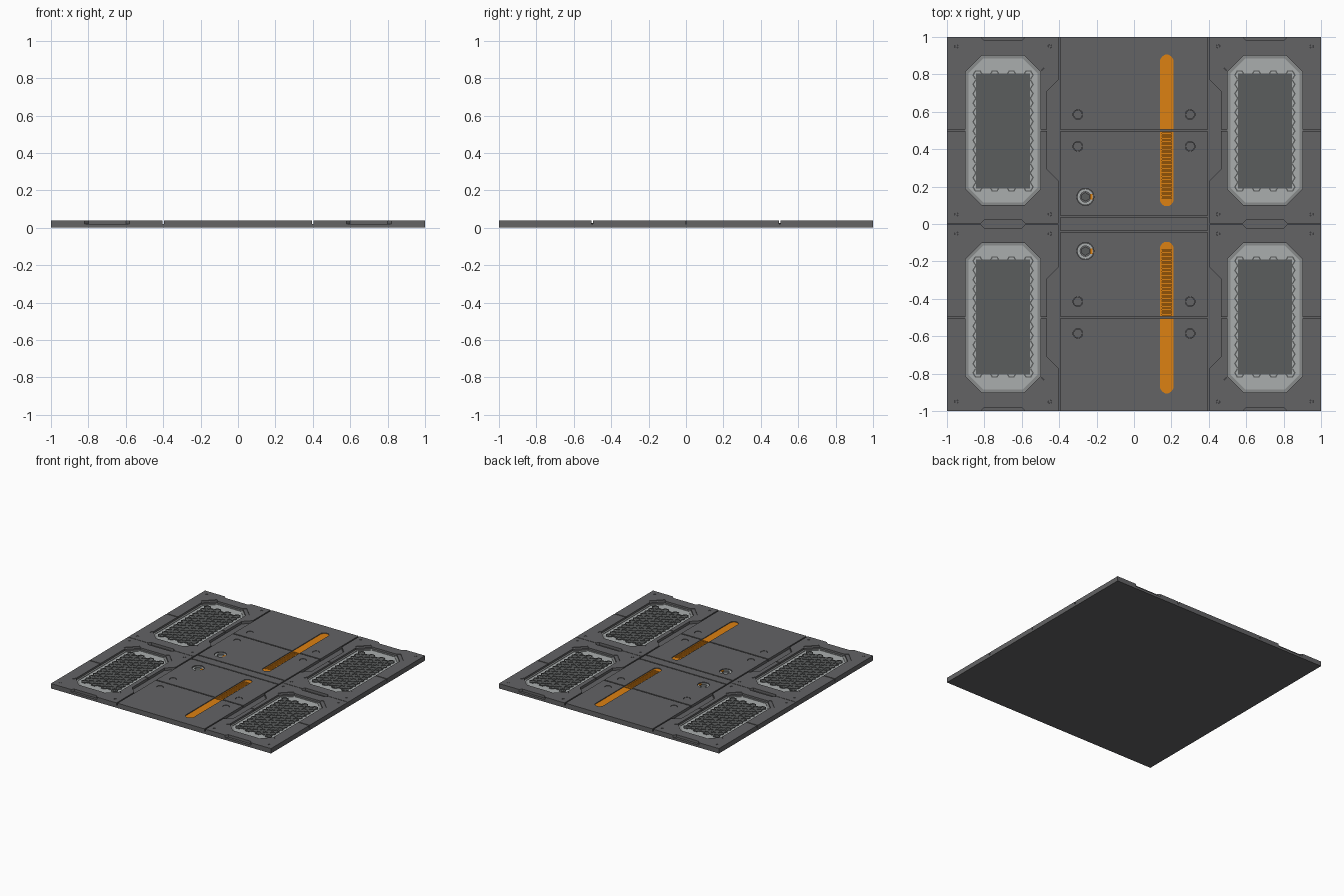
import bpy, bmesh, math

if "Cube" in bpy.data.objects:
    bpy.data.objects.remove(bpy.data.objects["Cube"])


def material(name, rgb):
    m = bpy.data.materials.new(name)
    m.diffuse_color = (*rgb, 1)
    m.use_nodes = True
    m.node_tree.nodes["Principled BSDF"].inputs["Base Color"].default_value = m.diffuse_color
    return m


DARK = material("dark grey", (0.125, 0.125, 0.13))
GRILLE = material("grille grey", (0.105, 0.11, 0.11))
LIGHT = material("light grey", (0.40, 0.42, 0.42))
RIM = material("mid grey", (0.25, 0.26, 0.26))
ORANGE = material("orange", (0.72, 0.22, 0.006))


def plate(name, loops, z0, z1, mat, mx=False, my=True):
    """Extrude flat outlines (inner loops become holes), mirrored over the centre."""
    cu = bpy.data.curves.new(name + "_profile", 'CURVE')
    cu.dimensions = '2D'
    cu.fill_mode = 'BOTH'
    cu.extrude = (z1 - z0) / 2
    for pts in loops:
        s = cu.splines.new('POLY')
        s.points.add(len(pts) - 1)
        for p, (x, y) in zip(s.points, pts):
            p.co = (x, y, 0, 1)
        s.use_cyclic_u = True
    tmp = bpy.data.objects.new(name + "_profile", cu)
    bpy.context.collection.objects.link(tmp)
    dg = bpy.context.evaluated_depsgraph_get()
    me = bpy.data.meshes.new_from_object(tmp.evaluated_get(dg))
    bpy.data.objects.remove(tmp)
    bm = bmesh.new()
    bm.from_mesh(me)
    bmesh.ops.remove_doubles(bm, verts=bm.verts, dist=1e-5)
    bmesh.ops.recalc_face_normals(bm, faces=bm.faces)
    bmesh.ops.translate(bm, verts=bm.verts, vec=(0, 0, (z0 + z1) / 2))
    for f in bm.faces:
        f.smooth = False
        f.material_index = 0
    bm.to_mesh(me)
    bm.free()
    me.name = name
    me.materials.clear()
    me.materials.append(mat)
    ob = bpy.data.objects.new(name, me)
    bpy.context.collection.objects.link(ob)
    if mx or my:
        mod = ob.modifiers.new("mirror", 'MIRROR')
        mod.use_axis = (mx, my, False)
        mod.use_mirror_merge = False
    return ob


def rect(x0, y0, x1, y1):
    return [(x0, y0), (x1, y0), (x1, y1), (x0, y1)]


def ngon(x, y, r, n, turn=0.0):
    return [(x + r * math.cos(2 * math.pi * i / n + turn),
             y + r * math.sin(2 * math.pi * i / n + turn)) for i in range(n)]


def octagon(x, y, hx, hy, c):
    return [(x + sx, y + sy) for sx, sy in (
        (hx, hy - c), (hx - c, hy), (c - hx, hy), (-hx, hy - c),
        (-hx, c - hy), (c - hx, -hy), (hx - c, -hy), (hx, c - hy))]


def flip(loops):
    return [[(x, 1.002 - y) for x, y in pts] for pts in loops]


BASE = 0.019
TOP = 0.04

# base slab
plate("base_slab", [rect(-1, -1, 1, 1)], 0, BASE, DARK, my=False)

# side plates wrapped around the grille recesses, with edge notches and screw holes
side = [[(-1, .505), (-1, 1), (-.82, 1), (-.80, .98), (-.60, .98), (-.58, 1),
         (-.405, 1), (-.405, .77), (-.465, .71), (-.465, .505), (-.5, .505),
         (-.5, .815), (-.48, .835), (-.565, .92), (-.585, .9), (-.815, .9),
         (-.835, .92), (-.92, .835), (-.9, .815), (-.9, .505)],
        ngon(-.95, .95, .01, 10), ngon(-.45, .95, .01, 10)]
plate("side_plate_outer", side, BASE, TOP, DARK, mx=True)
plate("side_plate_inner", flip(side), BASE, TOP, DARK, mx=True)

# screws sunk in the side plates
screws = [ngon(x, y, .009, 10) for x in (-.95, -.45) for y in (.95, .052)]
plate("side_screws", screws, BASE, .037, DARK, mx=True)

# corner brackets on the diagonal cuts of each recess
brackets = [[(-.5, .815), (-.481, .835), (-.565, .919), (-.585, .9)],
            [(-.815, .9), (-.835, .919), (-.919, .835), (-.9, .815)]]
plate("corner_brackets", brackets + flip(brackets), BASE, .036, DARK, mx=True)

# grille recess: light floor and rim
plate("grille_floor", [octagon(-.7, .5, .2, .4, .085)], BASE, .0205, LIGHT, mx=True)
plate("grille_rim", [octagon(-.7, .5, .2, .4, .085),
                     octagon(-.7, .5, .185, .385, .08)], BASE, .024, RIM, mx=True)

# honeycomb grille
R = 0.03
rings = []
for c in range(7):
    rows = 13 - c % 2
    for r in range(rows):
        x = -.7 + (c - 3) * 1.5 * R
        y = .497 + (r - (rows - 1) / 2) * math.sqrt(3) * R * .96
        rings += [[(px, y + (py - y) * .96) for px, py in ngon(x, y, k * R, 6)]
                  for k in (.985, .72)]
plate("honeycomb_grille", rings, .0205, .0255, GRILLE, mx=True)
plate("grille_backing", [rect(-.845, .19, -.555, .805)], .0205, .0215, GRILLE, mx=True)

# centre panels, notched for the orange slot, with bolt and dial holes
bolts = [(x, y) for x in (-.3, .3) for y in (.585, .415)]
plate("centre_panel_outer",
      [[(-.395, .505), (-.395, 1), (.395, 1), (.395, .505), (.21, .505),
        (.21, .88), (.20, .895), (.185, .905), (.165, .905), (.15, .895),
        (.14, .88), (.14, .505)]]
      + [ngon(x, y, .026, 20) for x, y in bolts if y > .5], BASE, TOP, DARK)
plate("centre_panel_inner",
      [[(-.395, .495), (-.395, .045), (.395, .045), (.395, .495), (.21, .495),
        (.21, .12), (.20, .105), (.185, .095), (.165, .095), (.15, .105),
        (.14, .12), (.14, .495)],
       ngon(-.26, .145, .046, 16)]
      + [ngon(x, y, .026, 20) for x, y in bolts if y < .5], BASE, TOP, DARK)
plate("centre_strip", [rect(-.395, -.036, .395, .036)], BASE, TOP, DARK, my=False)
plate("centre_bolts", [ngon(x, y, .024, 20) for x, y in bolts], BASE, .038, DARK)

# orange slot: solid outer half, slatted inner half
plate("orange_strip", [[(.14, .505), (.21, .505), (.21, .88), (.20, .895), (.185, .905),
                        (.165, .905), (.15, .895), (.14, .88)]], BASE, .034, ORANGE)
plate("orange_vent_frame", [[(.14, .495), (.21, .495), (.21, .12), (.20, .105), (.185, .095),
                             (.165, .095), (.15, .105), (.14, .12)],
                            rect(.15, .135, .20, .487)], BASE, .034, ORANGE)
plate("orange_vent_floor", [rect(.15, .135, .20, .487)], BASE, .022, ORANGE)
plate("orange_vent_slats", [rect(.15, .14 + i * .0145, .20, .149 + i * .0145)
                            for i in range(24)], .022, .031, ORANGE)

# round dial with an orange marker
plate("dial_ring", [ngon(-.26, .145, .044, 16), ngon(-.26, .145, .028, 16)], BASE, .034, LIGHT)
plate("dial_core", [ngon(-.26, .145, .024, 6, math.pi / 6)], BASE, .032, GRILLE)
plate("dial_marker", [rect(-.236, .13, -.222, .16)], BASE, .036, ORANGE)
